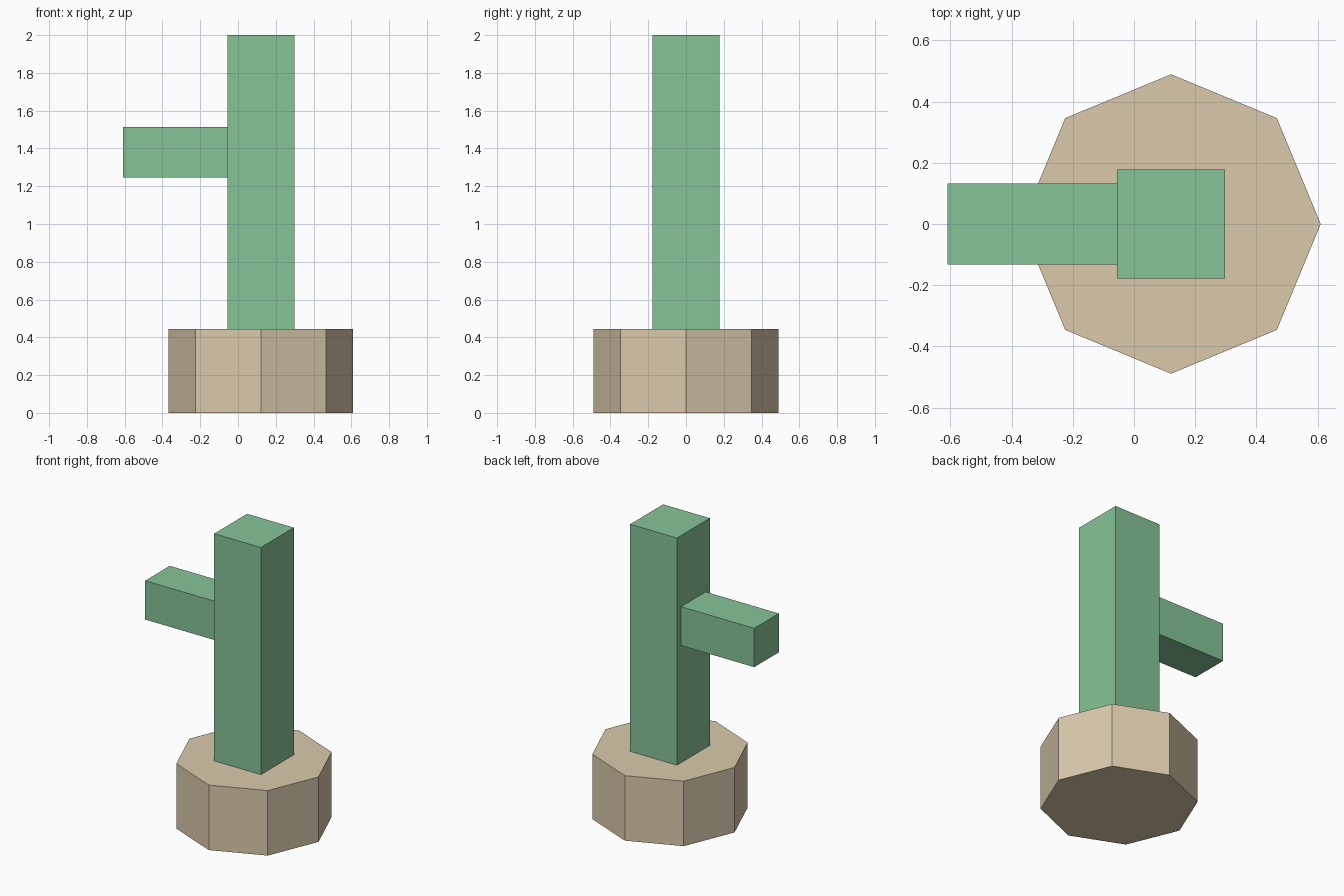
import bpy
import math

if "Cube" in bpy.data.objects:
    bpy.data.objects.remove(bpy.data.objects["Cube"])


def material(name, rgb):
    mat = bpy.data.materials.new(name)
    mat.diffuse_color = (*rgb, 1.0)
    mat.use_nodes = True
    mat.node_tree.nodes["Principled BSDF"].inputs["Base Color"].default_value = mat.diffuse_color
    return mat


GREEN = material("soft green", (0.24, 0.55, 0.31))
TAN = material("sandy tan", (0.70, 0.59, 0.41))


def box(name, low, high, mat):
    """Axis-aligned box between two corners."""
    centre = [(a + b) / 2 for a, b in zip(low, high)]
    size = [b - a for a, b in zip(low, high)]
    bpy.ops.mesh.primitive_cube_add(size=1, location=centre)
    obj = bpy.context.object
    obj.name = name
    obj.scale = size
    bpy.ops.object.transform_apply(location=False, rotation=False, scale=True)
    obj.data.materials.append(mat)


# Eight-sided pot, with a corner pointing along +x
POT_HEIGHT = 0.445
bpy.ops.mesh.primitive_cylinder_add(vertices=8, radius=0.489, depth=POT_HEIGHT,
                                    location=(0.121, 0, POT_HEIGHT / 2))
pot = bpy.context.object
pot.name = "pot"
pot.data.materials.append(TAN)

# Square trunk standing on the pot
box("trunk", (-0.056, -0.178, POT_HEIGHT), (0.298, 0.178, 2.0), GREEN)

# Side arm reaching out to the left
box("side_arm", (-0.61, -0.133, 1.247), (-0.056, 0.133, 1.513), GREEN)
